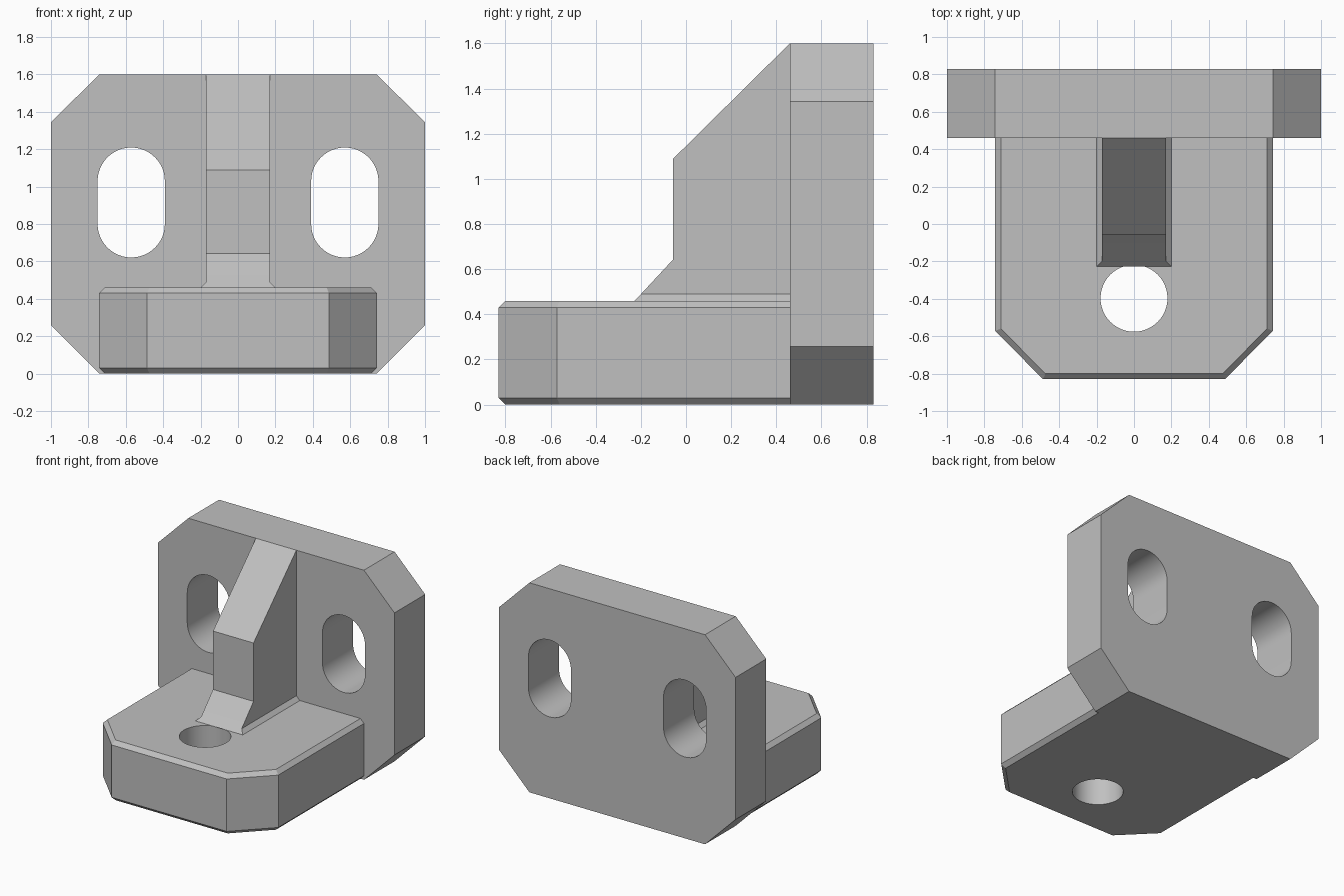
import bpy, bmesh, math

if "Cube" in bpy.data.objects:
    bpy.data.objects.remove(bpy.data.objects["Cube"], do_unlink=True)

grey = bpy.data.materials.new("machined grey")
grey.use_nodes = True
grey.diffuse_color = (0.53, 0.53, 0.53, 1)
grey.node_tree.nodes["Principled BSDF"].inputs["Base Color"].default_value = grey.diffuse_color


def loft(name, rings):
    """Closed solid through matching rings of points."""
    bm = bmesh.new()
    rows = [[bm.verts.new(p) for p in ring] for ring in rings]
    n = len(rows[0])
    for a, b in zip(rows, rows[1:]):
        for i in range(n):
            j = (i + 1) % n
            bm.faces.new((a[i], a[j], b[j], b[i]))
    bm.faces.new(rows[0])
    bm.faces.new(rows[-1])
    bmesh.ops.remove_doubles(bm, verts=bm.verts, dist=1e-5)
    bmesh.ops.recalc_face_normals(bm, faces=bm.faces)
    mesh = bpy.data.meshes.new(name)
    bm.to_mesh(mesh)
    bm.free()
    mesh.materials.append(grey)
    obj = bpy.data.objects.new(name, mesh)
    bpy.context.collection.objects.link(obj)
    return obj


def mirrored(half):
    """Symmetric outline from its +x half."""
    return half + [(-x, v) for x, v in reversed(half)]


def rounded(cx, cv, r, stretch=0, steps=24):
    """Circle, or an upright slot when stretched."""
    pts = []
    for sign in (1, -1):
        for k in range(steps + 1):
            a = math.pi * k / steps
            pts.append((cx + sign * r * math.cos(a),
                        cv + sign * (stretch / 2 + r * math.sin(a))))
    return pts


def cut(target, cutter):
    mod = target.modifiers.new("hole", "BOOLEAN")
    mod.operation = "DIFFERENCE"
    mod.solver = "EXACT"
    mod.object = cutter
    select(target)
    bpy.ops.object.modifier_apply(modifier=mod.name)
    bpy.data.objects.remove(cutter, do_unlink=True)


def select(obj):
    bpy.ops.object.select_all(action="DESELECT")
    obj.select_set(True)
    bpy.context.view_layer.objects.active = obj


JOINT, BACK, TOP = 0.46, 0.83, 1.6
BASE_TOP, BEVEL = 0.46, 0.03

# Upright plate with clipped corners and two slots
outline = mirrored([(0.742, 0), (1, 0.258), (1, 1.343), (0.742, TOP)])
plate = loft("back_plate", [[(x, y, z) for x, z in outline] for y in (JOINT, BACK)])
for side in (-1, 1):
    slot = rounded(side * 0.571, 0.915, 0.18, 0.228)
    cut(plate, loft("slot_cutter", [[(x, y, z) for x, z in slot] for y in (0.3, 1)]))


# Base block, bevelled along its top and bottom edges
def base_ring(z, inset):
    slide = inset * math.tan(math.pi / 8)
    half = [(0.742 - inset, JOINT), (0.742 - inset, -0.572 + slide),
            (0.486 - slide, -BACK + inset)]
    return [(x, y, z) for x, y in mirrored(half)]


base = loft("base_block", [base_ring(0, BEVEL), base_ring(BEVEL, 0),
                           base_ring(BASE_TOP - BEVEL, 0), base_ring(BASE_TOP, BEVEL)])
hole = rounded(0, -0.397, 0.179)
cut(base, loft("hole_cutter", [[(x, y, z) for x, y in hole] for z in (-0.2, 0.8)]))

# Gusset rib with a flared foot: half width, front edge, height
rib_levels = [(0.2, -0.228, BASE_TOP), (0.171, -0.2, 0.489), (0.171, -0.057, 0.643),
              (0.171, -0.057, 1.089), (0.171, JOINT, TOP)]
rib = loft("gusset_rib", [[(w, JOINT, z), (w, y, z), (-w, y, z), (-w, JOINT, z)]
                          for w, y, z in rib_levels])

for part in (plate, base, rib):
    select(part)
    bpy.ops.object.shade_smooth_by_angle(angle=math.radians(20))
